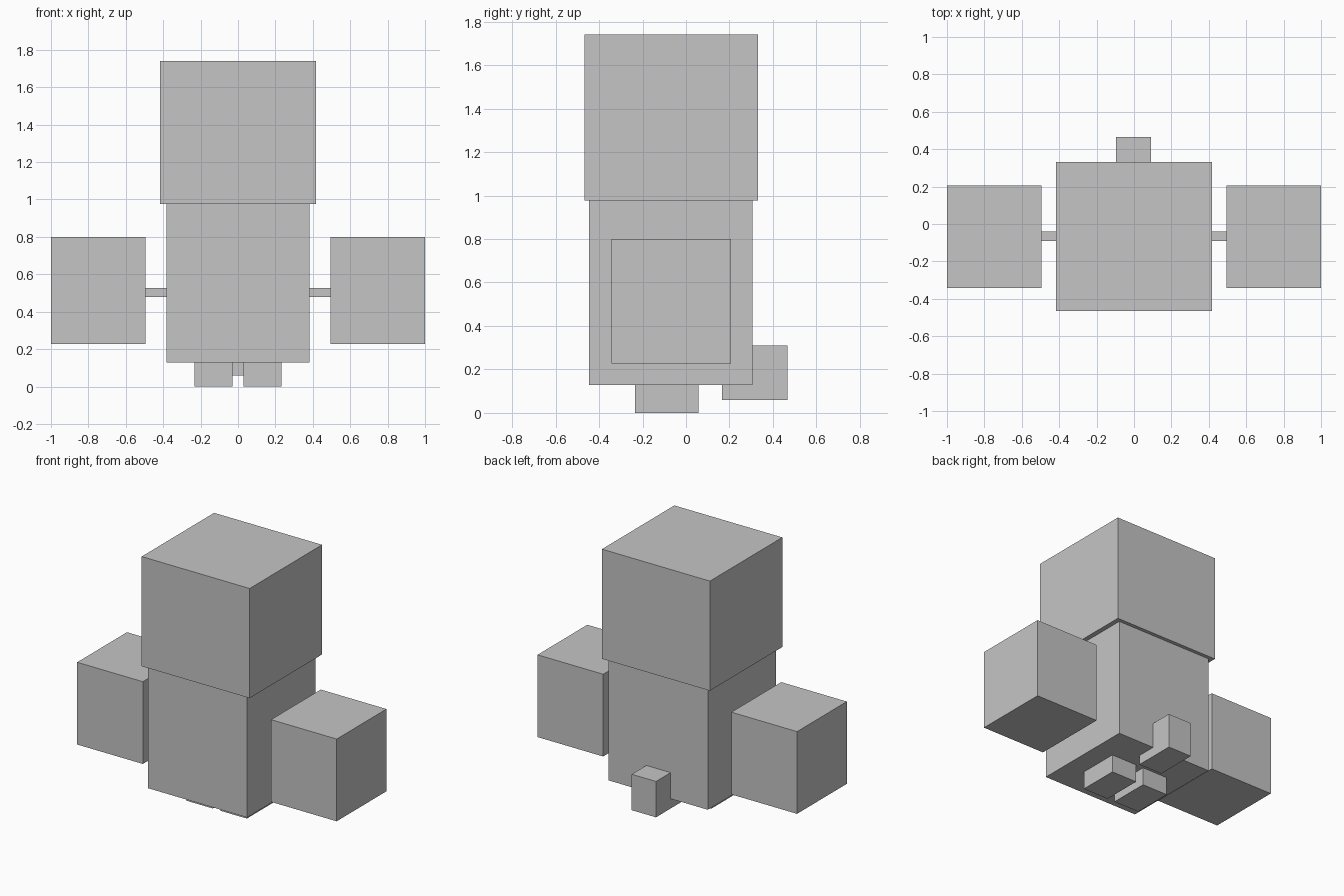
import bpy

# Remove the default cube only
cube = bpy.data.objects.get("Cube")
if cube:
    bpy.data.objects.remove(cube, do_unlink=True)

# Single grey material
GREY = (0.56, 0.56, 0.56, 1.0)
grey = bpy.data.materials.new("plain grey")
grey.use_nodes = True
grey.diffuse_color = GREY
bsdf = next(n for n in grey.node_tree.nodes if n.type == "BSDF_PRINCIPLED")
bsdf.inputs["Base Color"].default_value = GREY


def box(name, x, y, z):
    """Flat-shaded box spanning the given (min, max) ranges."""
    spans = (x, y, z)
    bpy.ops.mesh.primitive_cube_add(size=1)
    obj = bpy.context.object
    obj.name = obj.data.name = name
    for v in obj.data.vertices:
        v.co = [lo if c < 0 else hi for c, (lo, hi) in zip(v.co, spans)]
    obj.data.materials.append(grey)
    return obj


def pair(name, x, y, z):
    """Box on the left (+x) side and its mirror image on the right."""
    box("left_" + name, x, y, z)
    box("right_" + name, (-x[1], -x[0]), y, z)


# Head and body
box("head", (-0.416, 0.416), (-0.466, 0.331), (0.976, 1.74))
box("body", (-0.382, 0.382), (-0.446, 0.305), (0.128, 0.976))

# Tail block, set into the lower back of the body
box("tail", (-0.095, 0.092), (0.165, 0.466), (0.06, 0.31))

# Arms: thin connecting rods and large block hands
pair("arm_rod", (0.37, 0.5), (-0.09, -0.04), (0.48, 0.528))
pair("hand", (0.494, 1.0), (-0.342, 0.206), (0.227, 0.8))

# Feet
pair("foot", (0.03, 0.233), (-0.235, 0.057), (0.0, 0.135))
